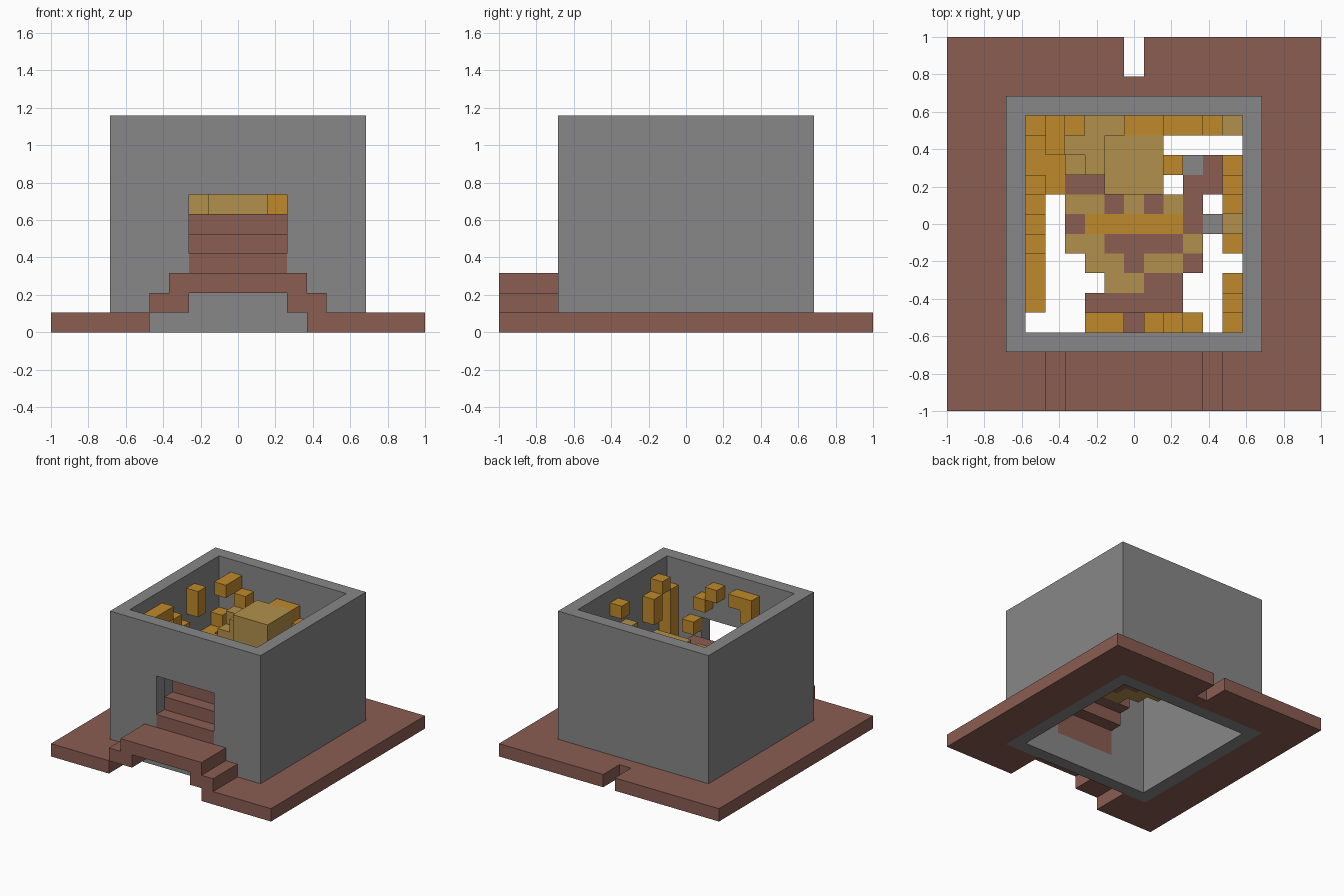
import bpy
import bmesh
from mathutils import Vector

cube = bpy.data.objects.get("Cube")
if cube:
    bpy.data.objects.remove(cube, do_unlink=True)

GRID = 19            # blocks along the longest side
UNIT = 2 / GRID


def material(name, rgb):
    mat = bpy.data.materials.new(name)
    mat.use_nodes = True
    mat.diffuse_color = (*rgb, 1)
    mat.node_tree.nodes["Principled BSDF"].inputs["Base Color"].default_value = (*rgb, 1)
    return mat


BROWN = material("brown_brick", (0.254, 0.109, 0.084))
GRAY = material("gray_stone", (0.25, 0.243, 0.243))
ORANGE = material("orange_wood", (0.527, 0.254, 0.025))
TAN = material("tan_wood", (0.445, 0.279, 0.072))


def blocks(name, mat, *boxes):
    """One object from boxes given as (x, y, z, width, depth, height) in blocks."""
    bm = bmesh.new()
    for x, y, z, w, d, h in boxes:
        verts = bmesh.ops.create_cube(bm, size=1)["verts"]
        size = Vector((w, d, h))
        centre = Vector((x - GRID / 2, y - GRID / 2, z)) + size / 2
        for v in verts:
            v.co = (v.co * size + centre) * UNIT
    mesh = bpy.data.meshes.new(name)
    bm.to_mesh(mesh)
    bm.free()
    mesh.materials.append(mat)
    obj = bpy.data.objects.new(name, mesh)
    bpy.context.collection.objects.link(obj)


def inside(col, row, z, w=1, d=1, h=1):
    """Box placed by room column (from left) and row (from the back)."""
    return (4 + col, 15 - row - d, z, w, d, h)


# Ground slab around the walls, with front trench and back notch
blocks("ground_slab", BROWN,
       (0, 0, 0, 5, 3, 1), (13, 0, 0, 6, 3, 1),
       (0, 3, 0, 3, 13, 1), (16, 3, 0, 3, 13, 1),
       (0, 16, 0, 9, 3, 1), (10, 16, 0, 9, 3, 1), (9, 16, 0, 1, 1, 1))

# Stepped bridge leading through the doorway
blocks("bridge", BROWN,
       (5, 0, 1, 2, 3, 1), (12, 0, 1, 2, 3, 1), (6, 0, 2, 7, 3, 1))

# Open-topped walls with a doorway
blocks("walls", GRAY,
       (3, 4, 0, 1, 11, 11), (15, 4, 0, 1, 11, 11), (3, 15, 0, 13, 1, 11),
       (3, 3, 0, 4, 1, 11), (12, 3, 0, 4, 1, 11),
       (7, 3, 0, 5, 1, 2), (7, 3, 7, 5, 1, 4))

# Stairs: threshold and one step below the patterned floor
blocks("stairs", BROWN, (7, 3, 2, 5, 1, 2), inside(3, 10, 4, 5))

# Patterned floor, back row first, starting at room row 2
FLOOR = ["........GB.",
         "..BB....BB.",
         "..TTBTBTB..",
         "..BOOOOOBG.",
         "..TTBBBBT..",
         "...TTBTTB..",
         "....TTBB...",
         "...BBBBB..."]
for key, name, mat in (("B", "brown", BROWN), ("T", "tan", TAN),
                       ("O", "orange", ORANGE), ("G", "gray", GRAY)):
    tiles = [inside(c, r, 5) for r, line in enumerate(FLOOR, 2)
             for c, ch in enumerate(line) if ch == key]
    blocks("floor_" + name, mat, *tiles)

# Large block at the back with lower blocks beside it
blocks("large_block", TAN, inside(4, 1, 5, 3, 3, 4))
blocks("side_blocks", TAN,
       inside(3, 1, 6, 1, 2, 2), inside(2, 1, 7), inside(2, 2, 6),
       inside(3, 0, 7, 2))

# Wooden blocks along the back wall
blocks("back_ledges", ORANGE,
       inside(0, 0, 6), inside(1, 0, 9, 1, 2), inside(2, 0, 8),
       inside(5, 0, 8, 2), inside(7, 0, 7, 2), inside(9, 0, 6),
       inside(7, 2, 6))
blocks("back_corner_ledge", TAN, inside(10, 0, 5))

# Wooden blocks along the left side of the room
blocks("minus_x_ledges", ORANGE,
       inside(0, 1, 5, 1, 2), inside(1, 2, 5, 1, 2), inside(0, 3, 8, 1, 1, 2),
       inside(0, 4, 6), inside(0, 5, 7), inside(0, 6, 8),
       inside(0, 7, 9, 1, 3))

# Wooden blocks and posts along the right side of the room
blocks("plus_x_ledges", ORANGE,
       inside(10, 2, 6), inside(10, 3, 7), inside(10, 4, 9), inside(10, 6, 6),
       inside(10, 8, 7, 1, 1, 2), inside(10, 9, 9), inside(10, 10, 5, 1, 1, 4))
blocks("plus_x_tan_ledge", TAN, inside(10, 5, 7))

# Wooden blocks above the doorway
blocks("front_ledges", ORANGE,
       inside(3, 10, 8, 1, 1, 2), inside(4, 10, 9), inside(6, 10, 9),
       inside(7, 10, 8), inside(8, 10, 6))
